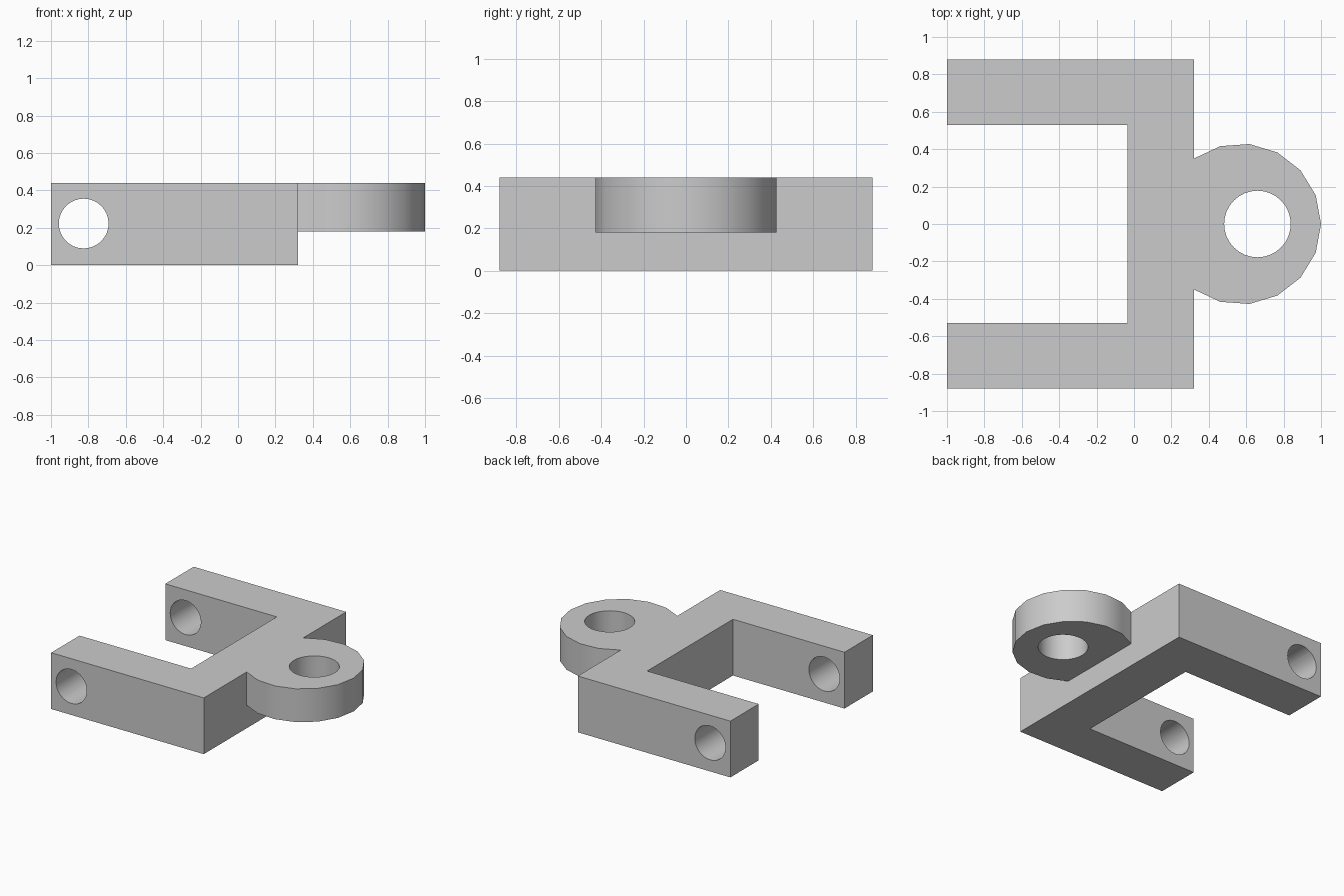
import bpy
import bmesh
from math import cos, sin, pi, radians

if "Cube" in bpy.data.objects:
    bpy.data.objects.remove(bpy.data.objects["Cube"], do_unlink=True)

HEIGHT = 0.44
BACK = 0.32          # face of the crossbar that carries the lug

grey = bpy.data.materials.new("plain_grey")
grey.use_nodes = True
grey.diffuse_color = (0.6, 0.6, 0.6, 1)
grey.node_tree.nodes["Principled BSDF"].inputs["Base Color"].default_value = (0.6, 0.6, 0.6, 1)


def prism(name, outline, z0, z1):
    """Extrude a counter-clockwise xy outline from z0 to z1."""
    bm = bmesh.new()
    face = bm.faces.new([bm.verts.new((x, y, z0)) for x, y in outline])
    new = bmesh.ops.extrude_face_region(bm, geom=[face])["geom"]
    bmesh.ops.translate(bm, vec=(0, 0, z1 - z0),
                        verts=[v for v in new if isinstance(v, bmesh.types.BMVert)])
    bmesh.ops.recalc_face_normals(bm, faces=bm.faces)
    mesh = bpy.data.meshes.new(name)
    bm.to_mesh(mesh)
    bm.free()
    mesh.materials.append(grey)
    obj = bpy.data.objects.new(name, mesh)
    bpy.context.collection.objects.link(obj)
    return obj


def circle(cx, cy, r, n):
    return [(cx + r * cos(2 * pi * i / n), cy + r * sin(2 * pi * i / n)) for i in range(n)]


def combine(target, tool, operation):
    """Apply a boolean and discard the tool."""
    mod = target.modifiers.new(operation, "BOOLEAN")
    mod.operation, mod.solver, mod.object = operation, "EXACT", tool
    bpy.context.view_layer.objects.active = target
    bpy.ops.object.modifier_apply(modifier=mod.name)
    bpy.data.objects.remove(tool, do_unlink=True)


# U-shaped fork
half = [(-1, -0.53), (-1, -0.88), (BACK, -0.88)]
inner = (-0.035, -0.53)
outline = [inner] + half
outline += [(x, -y) for x, y in reversed(outline)]
bracket = prism("clevis_bracket", outline, 0, HEIGHT)

# Rounded lug, running into the crossbar
sweep, steps = radians(125.5), 12
arc = [(0.57 + 0.43 * cos(a), 0.43 * sin(a))
       for a in (-sweep + 2 * sweep * i / steps for i in range(steps + 1))]
lug = prism("lug", arc + [(0.15, 0.35), (0.15, -0.35)], 0.18, HEIGHT)
combine(bracket, lug, "UNION")

# Vertical bore through the lug
combine(bracket, prism("lug_bore", circle(0.66, 0, 0.178, 32), -0.2, 0.8), "DIFFERENCE")

# Cross pin bore through both arms
pin = prism("pin_bore", circle(-0.825, -0.223, 0.133, 32), -1.2, 1.2)
pin.rotation_euler.x = -pi / 2
bpy.context.view_layer.update()
combine(bracket, pin, "DIFFERENCE")

bpy.ops.object.select_all(action="DESELECT")
bracket.select_set(True)
bpy.context.view_layer.objects.active = bracket
bpy.ops.object.shade_smooth_by_angle(angle=radians(30))
